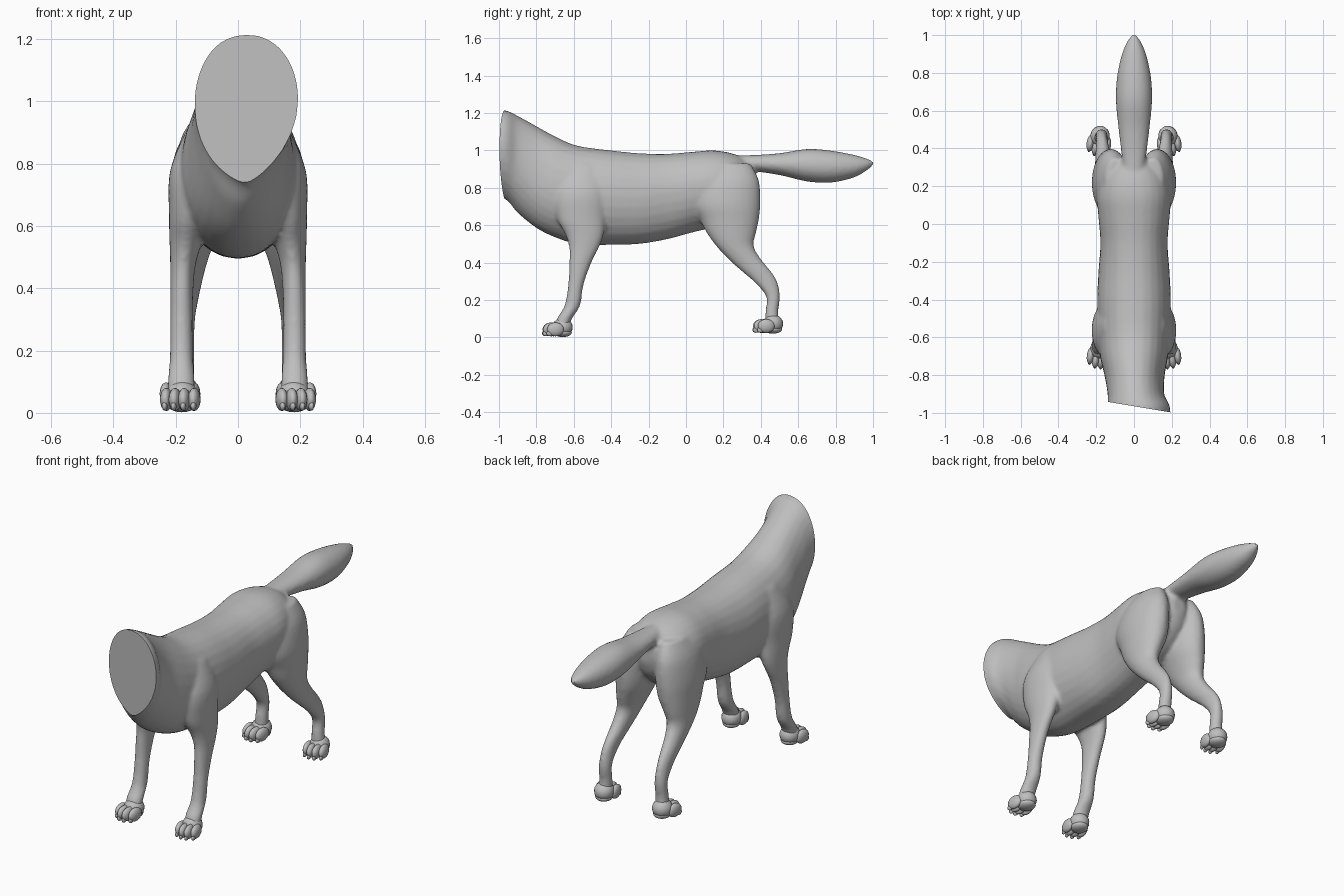
import bpy, bmesh, math
from mathutils import Vector, Matrix

cube = bpy.data.objects.get("Cube")
if cube:
    bpy.data.objects.remove(cube, do_unlink=True)

fur = bpy.data.materials.new("grey_fur")
fur.use_nodes = True
fur.diffuse_color = (0.52, 0.52, 0.52, 1)
fur.node_tree.nodes["Principled BSDF"].inputs["Base Color"].default_value = (0.52, 0.52, 0.52, 1)
SIDES = 28


def smooth_rows(rows, steps=4):
    """Catmull-Rom interpolation between section rows."""
    out = []
    for i in range(len(rows) - 1):
        a, b, c, d = rows[max(i - 1, 0)], rows[i], rows[i + 1], rows[min(i + 2, len(rows) - 1)]
        for s in range(steps):
            t = s / steps
            out.append([0.5 * (2 * q + (r - p) * t + (2 * p - 5 * q + 4 * r - u) * t * t
                               + (3 * q - p - 3 * r + u) * t ** 3)
                        for p, q, r, u in zip(a, b, c, d)])
    return out + [list(rows[-1])]


def loft(bm, rows, section):
    """Closed tube through the interpolated sections."""
    rings = [[bm.verts.new(section(row, 2 * math.pi * k / SIDES)) for k in range(SIDES)]
             for row in smooth_rows(rows)]
    faces = [bm.faces.new(rings[0]), bm.faces.new(rings[-1][::-1])]
    for r, s in zip(rings, rings[1:]):
        for k in range(SIDES):
            n = (k + 1) % SIDES
            faces.append(bm.faces.new((r[k], s[k], s[n], r[n])))
    bmesh.ops.recalc_face_normals(bm, faces=faces)


def power(v, p):
    return math.copysign(abs(v) ** p, v)


def trunk_section(row, a):
    y, bot, top, w, f, p, cx = row
    mid = bot + (top - bot) * f
    c, s = math.cos(a), math.sin(a)
    if s >= 0:
        return (cx + w * power(c, 0.9), y, mid + (top - mid) * s)
    return (cx + w * power(c, p), y, mid + (mid - bot) * s)


def leg_section(side):
    def section(row, a):
        z, y0, y1, x0, x1 = row
        return (side * ((x0 + x1) / 2 + (x1 - x0) / 2 * math.cos(a)),
                (y0 + y1) / 2 + (y1 - y0) / 2 * math.sin(a), z)
    return section


def finish(bm, name):
    mesh = bpy.data.meshes.new(name)
    bm.to_mesh(mesh)
    bm.free()
    ob = bpy.data.objects.new(name, mesh)
    bpy.context.collection.objects.link(ob)
    mesh.materials.append(fur)
    return ob


def activate(ob):
    bpy.ops.object.select_all(action='DESELECT')
    ob.select_set(True)
    bpy.context.view_layer.objects.active = ob


# Trunk: y, bottom, top, half width, height of widest point, lower shape, x offset
trunk = [
    (-1.08, 0.74, 1.21, 0.168, 0.56, 1.45, 0.025),
    (-0.97, 0.74, 1.215, 0.166, 0.56, 1.45, 0.025),
    (-0.90, 0.665, 1.185, 0.150, 0.55, 1.15, 0.010),
    (-0.80, 0.585, 1.13, 0.160, 0.45, 0.95, 0.003),
    (-0.70, 0.535, 1.075, 0.180, 0.45, 0.95, 0),
    (-0.58, 0.500, 1.025, 0.190, 0.50, 1.0, 0),
    (-0.40, 0.495, 1.000, 0.195, 0.52, 0.95, 0),
    (-0.25, 0.500, 0.985, 0.188, 0.52, 0.9, 0),
    (-0.10, 0.525, 0.982, 0.178, 0.55, 0.9, 0),
    (0.03, 0.560, 0.992, 0.188, 0.55, 1.0, 0),
    (0.15, 0.590, 1.000, 0.195, 0.55, 1.1, 0),
    (0.26, 0.640, 0.980, 0.165, 0.55, 1.1, 0),
    (0.34, 0.720, 0.940, 0.090, 0.55, 1.0, 0),
    (0.37, 0.800, 0.900, 0.040, 0.5, 1.0, 0),
]

# Tail, same columns
tail = [
    (0.22, 0.900, 0.975, 0.045, 0.5, 1, 0),
    (0.35, 0.890, 0.975, 0.064, 0.5, 1, 0),
    (0.50, 0.868, 0.985, 0.082, 0.5, 1, 0),
    (0.65, 0.833, 1.008, 0.096, 0.5, 1, 0),
    (0.78, 0.828, 0.998, 0.090, 0.5, 1, 0),
    (0.90, 0.856, 0.976, 0.064, 0.5, 1, 0),
    (0.97, 0.895, 0.955, 0.034, 0.5, 1, 0),
    (1.004, 0.926, 0.940, 0.009, 0.5, 1, 0),
]

# Legs: z, front y, back y, inner x, outer x
front_leg = [
    (0.92, -0.62, -0.46, 0.08, 0.160),
    (0.78, -0.70, -0.42, 0.07, 0.218),
    (0.64, -0.69, -0.43, 0.09, 0.222),
    (0.55, -0.645, -0.44, 0.115, 0.220),
    (0.48, -0.625, -0.465, 0.135, 0.218),
    (0.40, -0.625, -0.505, 0.143, 0.218),
    (0.28, -0.630, -0.548, 0.145, 0.218),
    (0.17, -0.650, -0.566, 0.143, 0.220),
    (0.10, -0.690, -0.610, 0.138, 0.226),
    (0.04, -0.700, -0.630, 0.140, 0.224),
]
hind_leg = [
    (0.93, 0.14, 0.345, 0.05, 0.150),
    (0.84, 0.06, 0.390, 0.03, 0.200),
    (0.72, 0.035, 0.398, 0.025, 0.222),
    (0.63, 0.075, 0.390, 0.04, 0.220),
    (0.56, 0.110, 0.375, 0.07, 0.217),
    (0.49, 0.160, 0.362, 0.097, 0.212),
    (0.42, 0.225, 0.400, 0.115, 0.207),
    (0.36, 0.290, 0.450, 0.128, 0.204),
    (0.30, 0.360, 0.488, 0.138, 0.202),
    (0.22, 0.428, 0.503, 0.140, 0.204),
    (0.14, 0.425, 0.494, 0.140, 0.208),
    (0.06, 0.420, 0.500, 0.142, 0.214),
]

# Fuse trunk, tail and legs into one smooth body
bm = bmesh.new()
loft(bm, trunk, trunk_section)
loft(bm, tail, trunk_section)
for side in (-1, 1):
    loft(bm, front_leg, leg_section(side))
    loft(bm, hind_leg, leg_section(side))
body = finish(bm, "body_with_legs_and_tail")
activate(body)
remesh = body.modifiers.new("fuse", 'REMESH')
remesh.mode = 'VOXEL'
remesh.voxel_size = 0.011
relax = body.modifiers.new("relax", 'SMOOTH')
relax.factor = 0.5
relax.iterations = 6
for name in ("fuse", "relax"):
    bpy.ops.object.modifier_apply(modifier=name)

# Flat slanted cut across the open neck
bm = bmesh.new()
bm.from_mesh(body.data)
cut = bmesh.ops.bisect_plane(bm, geom=bm.verts[:] + bm.edges[:] + bm.faces[:],
                             plane_co=(0, -0.965, 0), plane_no=Vector((-0.167, -1, 0)).normalized(),
                             clear_outer=True)
rim = [e for e in cut["geom_cut"] if isinstance(e, bmesh.types.BMEdge)]
bmesh.ops.holes_fill(bm, edges=rim, sides=0)
for f in bm.faces:
    f.material_index = 0
bm.to_mesh(body.data)
bm.free()
if not body.data.materials:
    body.data.materials.append(fur)
bpy.ops.object.shade_smooth_by_angle(angle=math.radians(40))


def paw(name, centre, yaw):
    """Pad, four toes and their claws, pointing towards -y."""
    bm = bmesh.new()
    base = Matrix.Translation(centre) @ Matrix.Rotation(yaw, 4, 'Z')

    def blob(loc, size):
        m = base @ Matrix.Translation(loc) @ Matrix.Diagonal((*size, 1))
        bmesh.ops.create_uvsphere(bm, u_segments=16, v_segments=10, radius=1, matrix=m)

    blob((0, 0.015, 0.055), (0.052, 0.055, 0.050))
    blob((0, 0.015, 0.026), (0.046, 0.050, 0.024))
    for k in (-1.5, -0.5, 0.5, 1.5):
        reach = -0.045 if abs(k) < 1 else -0.028
        blob((k * 0.030, reach, 0.043), (0.020, 0.046, 0.037))
        blob((k * 0.031, reach - 0.031, 0.022), (0.009, 0.018, 0.015))
    ob = finish(bm, name)
    activate(ob)
    bpy.ops.object.shade_smooth_by_angle(angle=math.radians(50))


for side, label in ((-1, "right"), (1, "left")):
    paw("front_paw_" + label, (side * 0.182, -0.675, 0), side * 0.12)
    paw("hind_paw_" + label, (side * 0.182, 0.450, 0.018), side * 0.15)
